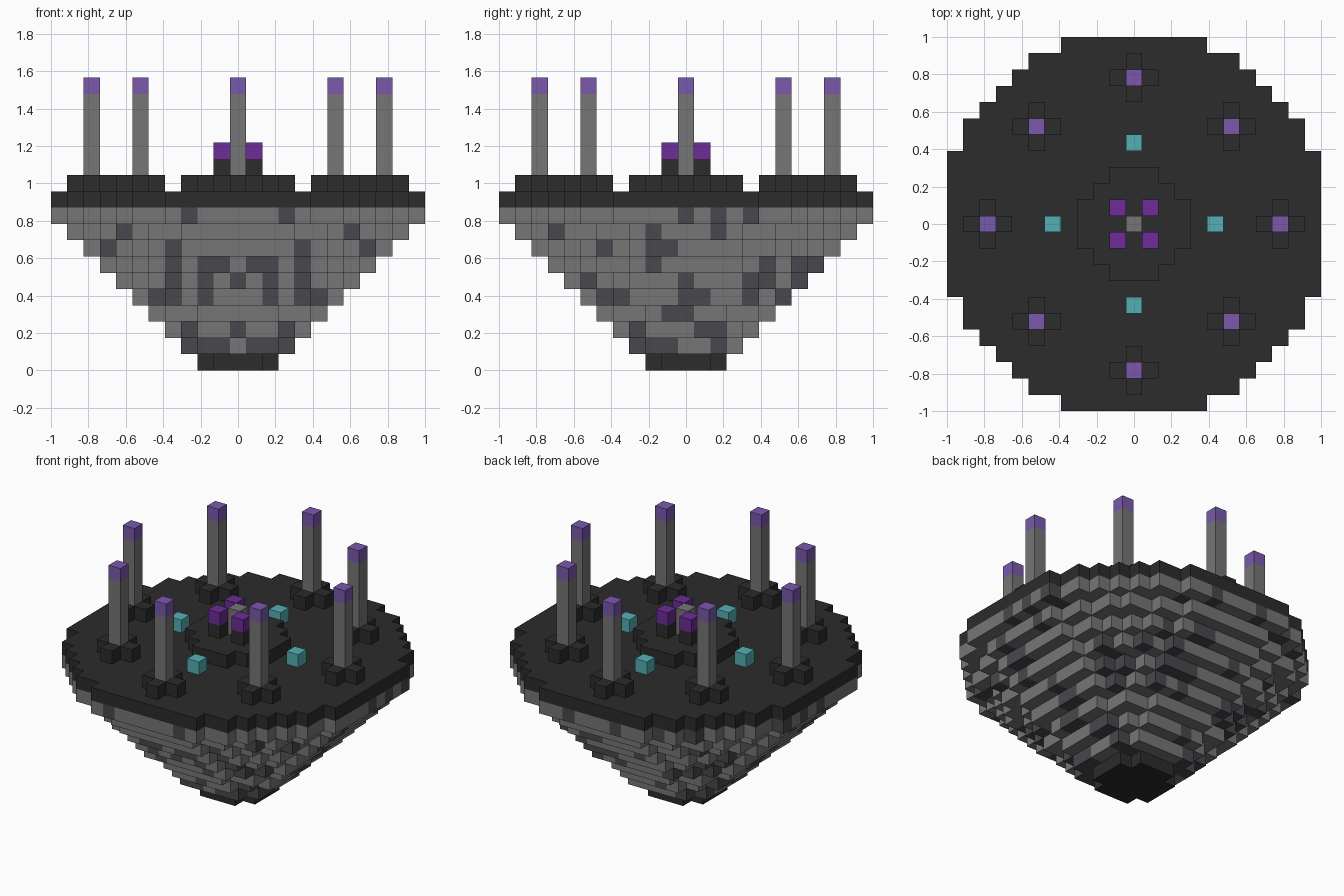
import bpy
import bmesh
import random

cube = bpy.data.objects.get("Cube")
if cube:
    bpy.data.objects.remove(cube, do_unlink=True)

random.seed(4)
U = 2 / 23  # edge of one block

COLOURS = {
    "grey_stone": (0.18, 0.18, 0.18),
    "slate_stone": (0.065, 0.065, 0.075),
    "black_stone": (0.025, 0.025, 0.025),
    "teal": (0.09, 0.43, 0.46),
    "lilac": (0.195, 0.10, 0.41),
    "purple": (0.153, 0.025, 0.31),
}
NAMES = list(COLOURS)
MATERIALS = []
for name, rgb in COLOURS.items():
    mat = bpy.data.materials.new(name)
    mat.use_nodes = True
    mat.diffuse_color = (*rgb, 1)
    bsdf = mat.node_tree.nodes["Principled BSDF"]
    bsdf.inputs["Base Color"].default_value = (*rgb, 1)
    bsdf.inputs["Roughness"].default_value = 0.9
    MATERIALS.append(mat)

# Every block is stored as parts[part][(x, y, level)] = colour
parts = {}


def put(part, x, y, z, colour):
    parts.setdefault(part, {})[(x, y, z)] = colour


def disc(radius):
    n = int(radius)
    return [(x, y) for x in range(-n, n + 1) for y in range(-n, n + 1)
            if x * x + y * y <= radius * radius]


# Slate blocks per level: by distance from the middle on front and back,
# and by depth on the two sides
FRONT = {1: (1, 2), 2: (0, 3), 3: (5,), 4: (2, 4), 5: (0, 2, 4),
         6: (1, 2, 4), 7: (4, 9), 8: (7, 10), 9: (3,)}
SIDE = {1: (-2, -1, 2), 2: (-4, 1, 2), 3: (-1, 0), 4: (-4, 0, 1, 4),
        5: (0, 4, 5), 6: (-7, -2, 5), 7: (-5, -2, -1), 8: (-2, 2, 10),
        9: (-11, 0, 2, 4, 10)}


def rock_colour(x, y, z):
    if y > abs(x):
        slate = random.random() < 0.25
    elif abs(x) <= -y:
        slate = abs(x) in FRONT[z]
    else:
        slate = y in SIDE[z]
    return "slate_stone" if slate else "grey_stone"


# Stepped rock cone and its foot
for x, y in disc(2.75):
    put("foot", x, y, 0, "black_stone")
for z in range(1, 10):
    for x, y in disc(z + 2.75):
        put("rock_cone", x, y, z, rock_colour(x, y, z))

# Top deck and central platform
for x, y in disc(11.75):
    put("deck", x, y, 10, "black_stone")
for x, y in disc(3.3):
    put("central_platform", x, y, 11, "black_stone")

# Altar: grey core with four capped posts
for z in (12, 13):
    put("altar_core", 0, 0, z, "grey_stone")
    for x in (-1, 1):
        for y in (-1, 1):
            put("altar_posts", x, y, z, "purple" if z == 13 else "black_stone")

# Ring of pillars with cross-shaped bases, and teal blocks
SIDES = [(1, 0), (-1, 0), (0, 1), (0, -1)]
CORNERS = [(1, 1), (1, -1), (-1, 1), (-1, -1)]
spots = [(9 * a, 9 * b) for a, b in SIDES] + [(6 * a, 6 * b) for a, b in CORNERS]
for i, (x, y) in enumerate(spots, 1):
    for a, b in SIDES:
        put(f"pillar_base_{i}", x + a, y + b, 11, "black_stone")
    for z in range(11, 18):
        put(f"pillar_{i}", x, y, z, "lilac" if z == 17 else "grey_stone")
for a, b in SIDES:
    put("teal_blocks", 5 * a, 5 * b, 11, "teal")

# Turn blocks into meshes, keeping only exposed faces
solid = {cell for blocks in parts.values() for cell in blocks}
CORNER_LOOP = [(-1, -1), (1, -1), (1, 1), (-1, 1)]


def build(part, blocks):
    bm = bmesh.new()
    cache = {}

    def vert(p):
        if p not in cache:
            cache[p] = bm.verts.new((p[0] * U / 2, p[1] * U / 2, p[2] * U / 2))
        return cache[p]

    for cell, colour in blocks.items():
        for axis in range(3):
            for sign in (-1, 1):
                near = list(cell)
                near[axis] += sign
                if tuple(near) in solid:
                    continue
                loop = []
                for s, t in CORNER_LOOP:
                    p = [2 * cell[0], 2 * cell[1], 2 * cell[2] + 1]
                    p[axis] += sign
                    p[(axis + 1) % 3] += s
                    p[(axis + 2) % 3] += t
                    loop.append(vert(tuple(p)))
                face = bm.faces.new(loop if sign > 0 else loop[::-1])
                face.material_index = used[part].index(colour)
    mesh = bpy.data.meshes.new(part)
    bm.to_mesh(mesh)
    bm.free()
    for colour in used[part]:
        mesh.materials.append(MATERIALS[NAMES.index(colour)])
    bpy.context.collection.objects.link(bpy.data.objects.new(part, mesh))


used = {part: sorted(set(blocks.values())) for part, blocks in parts.items()}
for part, blocks in parts.items():
    build(part, blocks)
